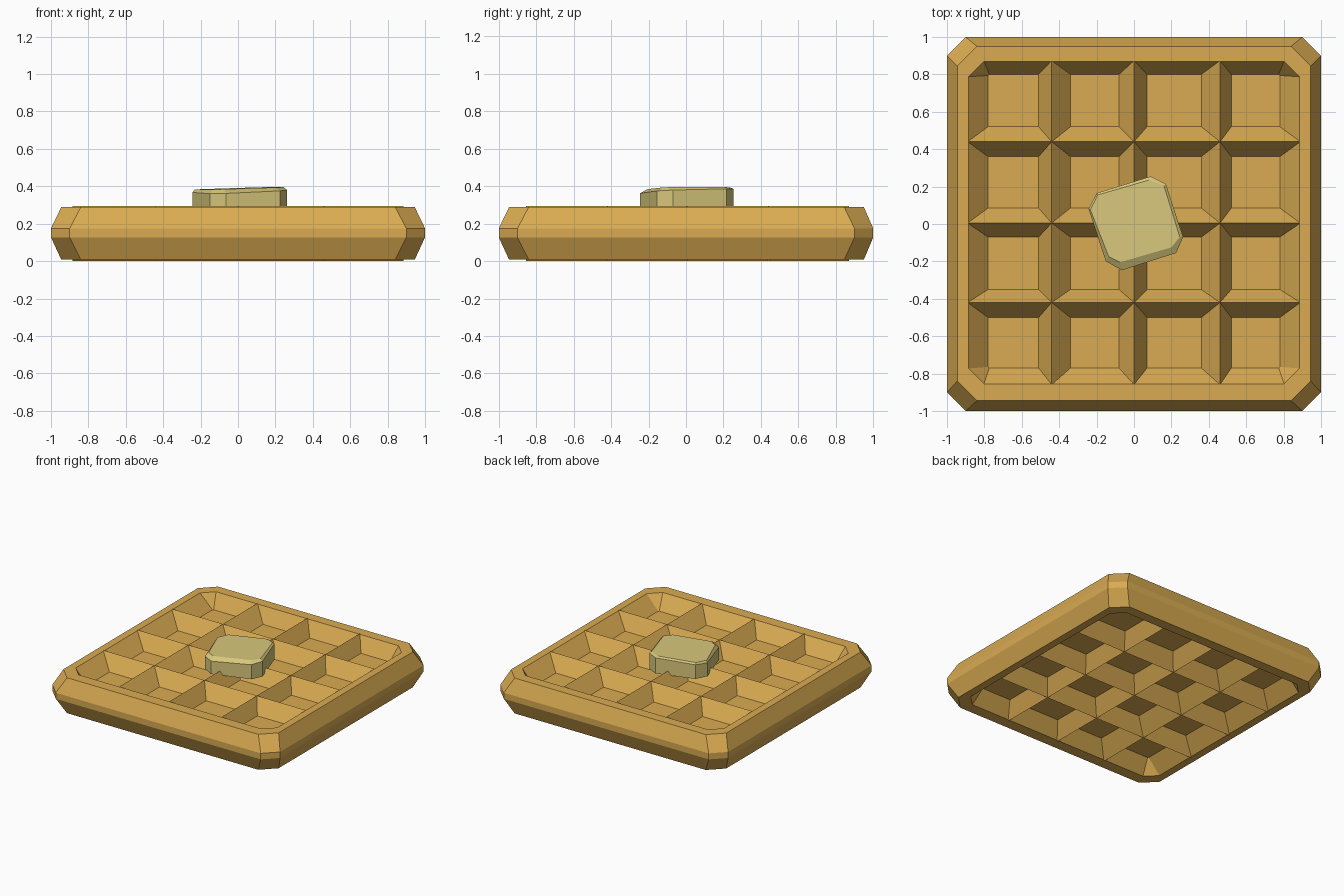
import bpy, bmesh, math

if "Cube" in bpy.data.objects:
    bpy.data.objects.remove(bpy.data.objects["Cube"])


def material(name, rgb):
    m = bpy.data.materials.new(name)
    m.diffuse_color = (*rgb, 1.0)
    m.use_nodes = True
    m.node_tree.nodes["Principled BSDF"].inputs["Base Color"].default_value = m.diffuse_color
    return m


golden = material("golden_batter", (0.70, 0.41, 0.085))
yellow = material("pale_butter", (0.69, 0.58, 0.20))


def make(name, bm, mat):
    bmesh.ops.recalc_face_normals(bm, faces=bm.faces)
    me = bpy.data.meshes.new(name)
    bm.to_mesh(me)
    bm.free()
    ob = bpy.data.objects.new(name, me)
    bpy.context.collection.objects.link(ob)
    me.materials.append(mat)
    return ob


def loft(name, loops, mat, closed=False):
    """Skin a list of equal-length point loops; cap the ends unless closed."""
    bm = bmesh.new()
    rings = [[bm.verts.new(p) for p in lp] for lp in loops]
    n = len(rings[0])
    pairs = list(zip(rings, rings[1:]))
    if closed:
        pairs.append((rings[-1], rings[0]))
    for a, b in pairs:
        for i in range(n):
            j = (i + 1) % n
            bm.faces.new((a[i], a[j], b[j], b[i]))
    if not closed:
        bm.faces.new(rings[0])
        bm.faces.new(rings[-1])
    return make(name, bm, mat)


def cut_rect(x, y0, y1, c, z):
    """Rectangle with clipped corners."""
    return [(x - c, y0, z), (x, y0 + c, z), (x, y1 - c, z), (x - c, y1, z),
            (-x + c, y1, z), (-x, y1 - c, z), (-x, y0 + c, z), (-x + c, y0, z)]


TOP, FLOOR, CEIL, BOTTOM = 0.289, 0.18, 0.115, 0.008

# outer rim: a closed tube of clipped rectangles
loft("waffle_rim", [
    cut_rect(0.78, -0.77, 0.80, 0.006, CEIL),
    cut_rect(0.885, -0.855, 0.87, 0.083, BOTTOM),
    cut_rect(0.945, -0.945, 0.95, 0.105, BOTTOM),
    cut_rect(1.0, -1.0, 1.0, 0.10, 0.127),
    cut_rect(1.0, -1.0, 1.0, 0.10, 0.175),
    cut_rect(0.945, -0.945, 0.95, 0.105, TOP),
    cut_rect(0.885, -0.855, 0.87, 0.083, TOP),
    cut_rect(0.78, -0.77, 0.80, 0.006, FLOOR),
], golden, closed=True)

# pocket floor, shared by both sides
loft("pocket_floor", [cut_rect(0.79, -0.78, 0.81, 0.006, z) for z in (CEIL, FLOOR)], golden)


# ridges: pointed above and below, given as (base, apex, base)
def profile(lo, mid, hi):
    return [(lo, CEIL), (mid, 0.0), (hi, CEIL), (hi, FLOOR), (mid, 0.294), (lo, FLOOR)]


for i, r in enumerate([(-0.51, -0.44, -0.34), (-0.08, 0.0, 0.07), (0.36, 0.46, 0.52)]):
    loft(f"lengthwise_ridge_{i + 1}",
         [[(u, y, z) for u, z in profile(*r)] for y in (-0.855, 0.87)], golden)

for i, r in enumerate([(-0.50, -0.42, -0.35), (-0.07, 0.005, 0.085), (0.36, 0.44, 0.52)]):
    loft(f"crosswise_ridge_{i + 1}",
         [[(x, u, z) for u, z in profile(*r)] for x in (-0.885, 0.885)], golden)

# butter pat: clipped square, slightly tilted, with a bevelled top
outline = [(-0.243, 0.08), (-0.20, 0.165), (0.09, 0.255), (0.17, 0.215),
           (0.263, -0.07), (0.225, -0.155), (-0.065, -0.247), (-0.15, -0.20)]
top = [(-0.233, 0.075), (-0.195, 0.155), (0.08, 0.235), (0.16, 0.205),
       (0.245, -0.07), (0.20, -0.125), (-0.075, -0.205), (-0.135, -0.175)]
loft("butter_pat", [
    [(x, y, 0.26) for x, y in outline],
    [(x, y, 0.373 + 0.035 * x + 0.035 * y) for x, y in outline],
    [(x, y, 0.389 + 0.03 * x + 0.01 * y) for x, y in top],
], yellow)
